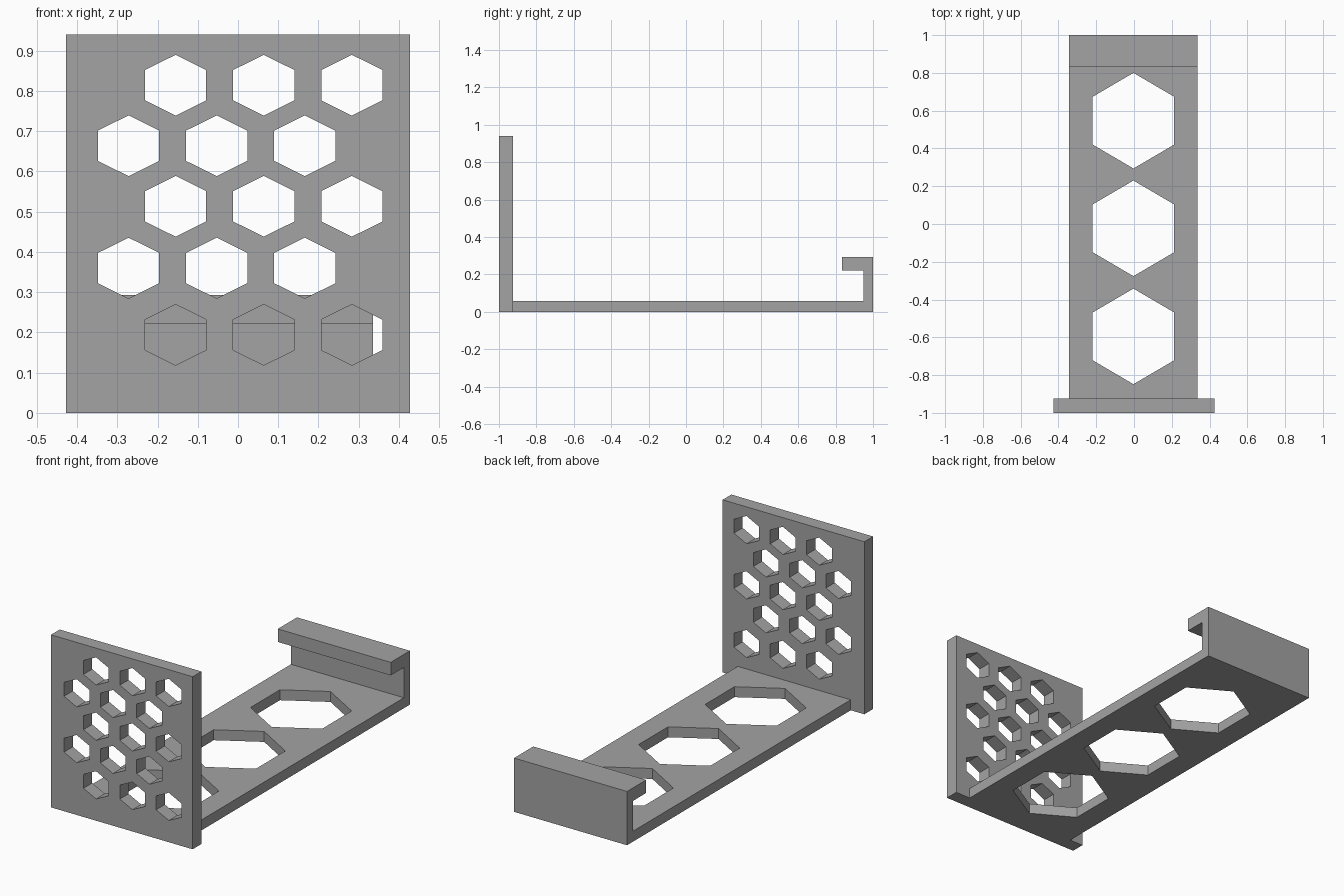
import bpy, bmesh, math
from mathutils import Vector

if "Cube" in bpy.data.objects:
    bpy.data.objects.remove(bpy.data.objects["Cube"])

grey = bpy.data.materials.new("plain grey")
grey.diffuse_color = (0.37, 0.37, 0.37, 1)
grey.use_nodes = True
grey.node_tree.nodes["Principled BSDF"].inputs["Base Color"].default_value = grey.diffuse_color


def prism(bm, points, sweep):
    """Extrude a flat outline along a vector into a closed solid."""
    face = bm.faces.new([bm.verts.new(p) for p in points])
    new = bmesh.ops.extrude_face_region(bm, geom=[face])["geom"]
    moved = [v for v in new if isinstance(v, bmesh.types.BMVert)]
    bmesh.ops.translate(bm, verts=moved, vec=Vector(sweep))


def make_object(name, prisms):
    bm = bmesh.new()
    for points, sweep in prisms:
        prism(bm, points, sweep)
    bmesh.ops.recalc_face_normals(bm, faces=bm.faces)
    mesh = bpy.data.meshes.new(name)
    bm.to_mesh(mesh)
    bm.free()
    mesh.materials.append(grey)
    ob = bpy.data.objects.new(name, mesh)
    bpy.context.collection.objects.link(ob)
    return ob


def hexagon(cu, cv, half_w, half_h):
    """Point-up hexagon in a 2D plane."""
    return [(cu + half_w * s, cv + half_h * t) for s, t in
            ((0, 1), (-1, .5), (-1, -.5), (0, -1), (1, -.5), (1, .5))]


def cut(ob, cutter):
    """Subtract the cutter and bake the result."""
    mod = ob.modifiers.new("holes", 'BOOLEAN')
    mod.operation = 'DIFFERENCE'
    mod.solver = 'EXACT'
    mod.object = cutter
    cutter.hide_render = True
    bpy.context.view_layer.update()
    deps = bpy.context.evaluated_depsgraph_get()
    baked = bpy.data.meshes.new_from_object(ob.evaluated_get(deps))
    ob.modifiers.clear()
    ob.data = baked
    bpy.data.objects.remove(cutter)


# Front panel
W = 0.427
panel = make_object("front_panel", [
    ([(-W, -1, 0), (W, -1, 0), (W, -1, 0.94), (-W, -1, 0.94)], (0, 0.075, 0))])

# Staggered honeycomb holes through the panel
holes = []
for row, z in enumerate((0.8145, 0.664, 0.5135, 0.36, 0.194)):
    start = -0.155 if row % 2 == 0 else -0.272
    for col in range(3):
        outline = hexagon(start + col * 0.219, z, 0.076, 0.0755)
        holes.append(([(x, -1.1, h) for x, h in outline], (0, 0.3, 0)))
cut(panel, make_object("panel_hole_cutter", holes))

# Tray floor, back wall and forward lip as one swept side profile
profile = [(-0.925, 0), (1, 0), (1, 0.293), (0.835, 0.293),
           (0.835, 0.222), (0.948, 0.222), (0.948, 0.057), (-0.925, 0.057)]
tray = make_object("tray_with_hook", [
    ([(-0.345, y, z) for y, z in profile], (0.681, 0, 0))])

# Three large hexagonal openings in the floor
cut(tray, make_object("tray_hole_cutter", [
    ([(x, y, -0.1) for x, y in hexagon(-0.003, cy, 0.216, 0.253)], (0, 0, 0.25))
    for cy in (0.547, -0.023, -0.595)]))
